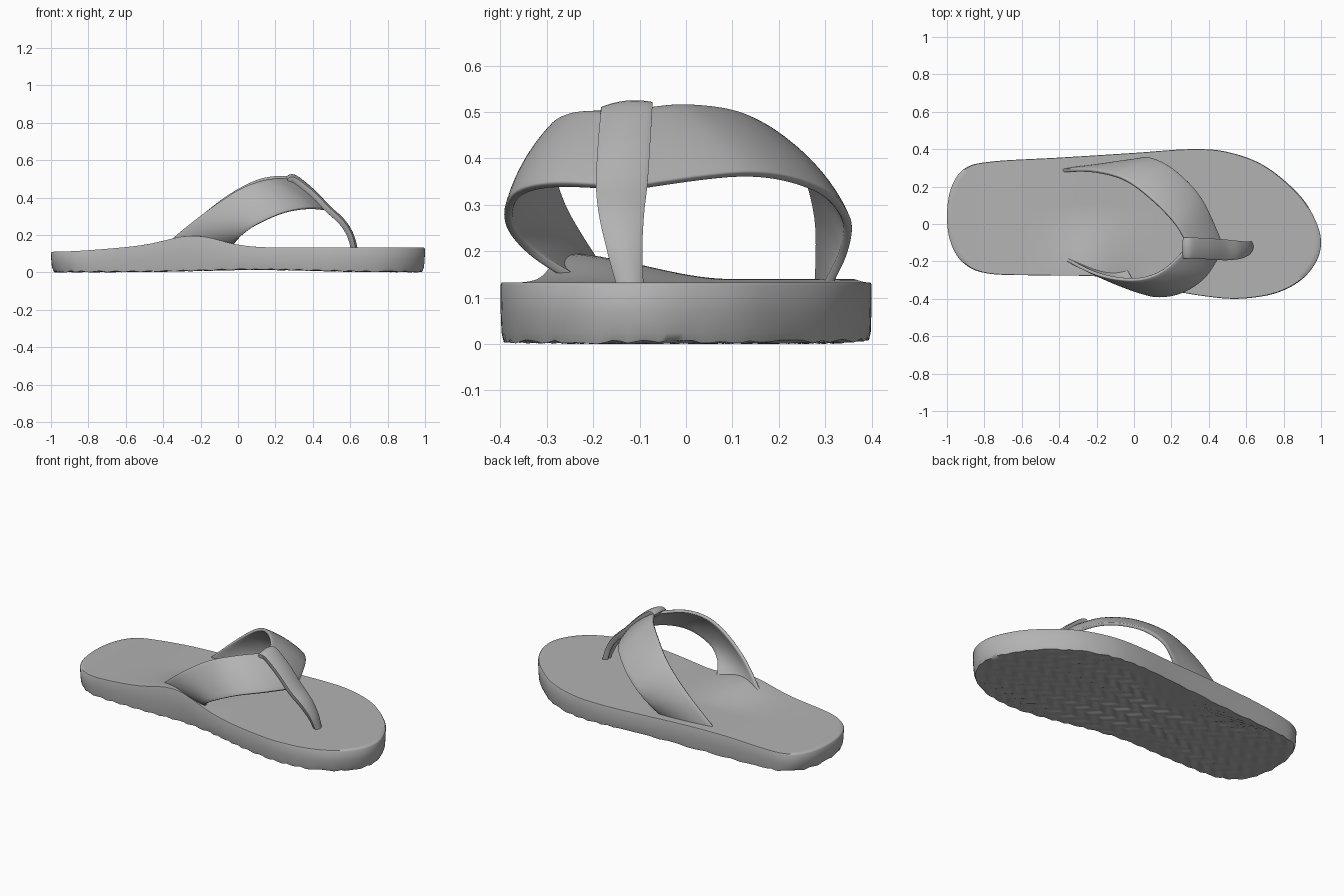
import bpy, bmesh, math
from mathutils import Vector

cube = bpy.data.objects.get("Cube")
if cube:
    bpy.data.objects.remove(cube)

GREY = (0.45, 0.45, 0.45, 1)
mat = bpy.data.materials.new("plain grey")
mat.use_nodes = True
mat.diffuse_color = GREY
mat.node_tree.nodes["Principled BSDF"].inputs["Base Color"].default_value = GREY


def spline(pts, n, closed=False):
    """Sample n points on a Catmull-Rom curve through pts."""
    pts = [Vector(p) for p in pts]
    m = len(pts)
    spans = m if closed else m - 1
    pick = (lambda i: pts[i % m]) if closed else (lambda i: pts[min(max(i, 0), m - 1)])
    out = []
    for k in range(n):
        u = k * spans / (n if closed else n - 1)
        i = min(int(u), spans - 1)
        t = u - i
        a, b, c, d = (pick(i + j) for j in (-1, 0, 1, 2))
        out.append(0.5 * (2 * b + (c - a) * t + (2 * a - 5 * b + 4 * c - d) * t * t
                          + (3 * b - a - 3 * c + d) * t ** 3))
    return out


def step(a, b, v):
    t = min(max((v - a) / (b - a), 0), 1)
    return t * t * (3 - 2 * t)


def finish(bm, name, angle=40):
    bmesh.ops.recalc_face_normals(bm, faces=bm.faces)
    mesh = bpy.data.meshes.new(name)
    bm.to_mesh(mesh)
    bm.free()
    mesh.materials.append(mat)
    ob = bpy.data.objects.new(name, mesh)
    bpy.context.collection.objects.link(ob)
    bpy.ops.object.select_all(action='DESELECT')
    ob.select_set(True)
    bpy.context.view_layer.objects.active = ob
    bpy.ops.object.shade_smooth_by_angle(angle=math.radians(angle))
    return ob


# Sole: rings of one outline, with an arch on the inner side
def top_z(x, y):
    base = 0.11 + 0.022 * step(-1, -0.5, x)
    arch = 0.056 * math.exp(-((x + 0.24) / 0.2) ** 2) * step(0.1, -0.27, y)
    return base + arch + 0.008 * math.exp(-((x + 0.3) / 0.3) ** 2)


def bottom_z(x, y):
    # shallow chevron tread
    zig = abs((y * 8) % 1 - 0.5) * 0.12
    tread = 0.004 * math.sin((x + zig) * 70)
    return 0.004 + 0.012 * math.exp(-((x - 0.1) / 0.4) ** 2) + tread


OUTLINE = [(-1, 0.05), (-0.975, 0.2), (-0.9, 0.3), (-0.75, 0.335), (-0.4, 0.355),
           (0, 0.38), (0.3, 0.4), (0.5, 0.385), (0.7, 0.31), (0.88, 0.16),
           (0.97, 0.02), (1, -0.1), (0.97, -0.21), (0.88, -0.31), (0.74, -0.375),
           (0.55, -0.4), (0.37, -0.385), (0.2, -0.355), (0, -0.31), (-0.2, -0.28),
           (-0.5, -0.275), (-0.78, -0.265), (-0.91, -0.21), (-0.98, -0.1)]
COUNT, RINGS = 160, 44
outline = spline([(x, y, 0) for x, y in OUTLINE], COUNT, True)
centre = Vector((0, 0.03, 0))


def ring(bm, scale, height):
    verts = []
    for p in outline:
        q = centre + (p - centre) * scale
        verts.append(bm.verts.new((q.x, q.y, height(q.x, q.y))))
    return verts


bm = bmesh.new()
fractions = [i / RINGS for i in range(1, RINGS)]
rings = [ring(bm, f * 0.99, top_z) for f in fractions]
rings.append(ring(bm, 0.994, top_z))
rings.append(ring(bm, 1, lambda x, y: top_z(x, y) - 0.006))
rings.append(ring(bm, 0.998, lambda x, y: top_z(x, y) * 0.5))
rings.append(ring(bm, 0.994, lambda x, y: 0.024))
rings.append(ring(bm, 0.985, bottom_z))
rings += [ring(bm, f * 0.98, bottom_z) for f in reversed(fractions)]
for a, b in zip(rings, rings[1:]):
    for i in range(COUNT):
        j = (i + 1) % COUNT
        bm.faces.new((a[i], a[j], b[j], b[i]))
bm.faces.new(rings[0])
bm.faces.new(rings[-1])
finish(bm, "sole", 50)


# Straps: ribbons lofted between two edge curves
def ribbon(name, rear, front, thickness, bulge, along=48, across=10):
    bm = bmesh.new()
    a, b = spline(rear, along), spline(front, along)
    rows = []
    for i in range(along):
        tangent = (a[min(i + 1, along - 1)] + b[min(i + 1, along - 1)]
                   - a[max(i - 1, 0)] - b[max(i - 1, 0)])
        normal = tangent.cross(b[i] - a[i]).normalized()
        row = []
        for k in range(across + 1):
            t = k / across
            lift = bulge * 4 * t * (1 - t)
            row.append(bm.verts.new(a[i].lerp(b[i], t) + normal * lift))
        rows.append(row)
    for r, s in zip(rows, rows[1:]):
        for k in range(across):
            bm.faces.new((r[k], r[k + 1], s[k + 1], s[k]))
    ob = finish(bm, name)
    solid = ob.modifiers.new("thickness", 'SOLIDIFY')
    solid.thickness = thickness
    solid.offset = 0
    bevel = ob.modifiers.new("soft edge", 'BEVEL')
    bevel.width = thickness * 0.25
    bevel.segments = 2
    bevel.limit_method = 'ANGLE'
    bevel.angle_limit = math.radians(50)


ribbon("right_strap",
       [(-0.4, -0.17, 0.14), (-0.2, -0.265, 0.3), (0, -0.295, 0.435),
        (0.15, -0.25, 0.49), (0.28, -0.13, 0.497)],
       [(-0.04, -0.24, 0.14), (0.02, -0.335, 0.2), (0.11, -0.382, 0.26),
        (0.25, -0.365, 0.32), (0.38, -0.28, 0.342), (0.475, -0.13, 0.335)],
       0.018, -0.012)
ribbon("left_strap",
       [(-0.4, 0.285, 0.12), (-0.22, 0.282, 0.28), (-0.05, 0.235, 0.41),
        (0.1, 0.125, 0.488), (0.22, 0, 0.51), (0.285, -0.11, 0.5)],
       [(-0.05, 0.3, 0.12), (0.02, 0.34, 0.2), (0.1, 0.345, 0.27),
        (0.22, 0.28, 0.335), (0.36, 0.13, 0.365), (0.475, -0.12, 0.335)],
       0.018, 0.012)

# Centre wrap narrowing into the toe post
ribbon("toe_post",
       [(0.27, -0.18, 0.485), (0.3, -0.178, 0.493), (0.39, -0.185, 0.425),
        (0.48, -0.19, 0.335), (0.55, -0.183, 0.27), (0.595, -0.165, 0.2),
        (0.618, -0.14, 0.12)],
       [(0.27, -0.075, 0.495), (0.3, -0.075, 0.503), (0.39, -0.08, 0.43),
        (0.48, -0.087, 0.335), (0.55, -0.095, 0.27), (0.595, -0.1, 0.2),
        (0.618, -0.1, 0.12)],
       0.03, 0.008)
